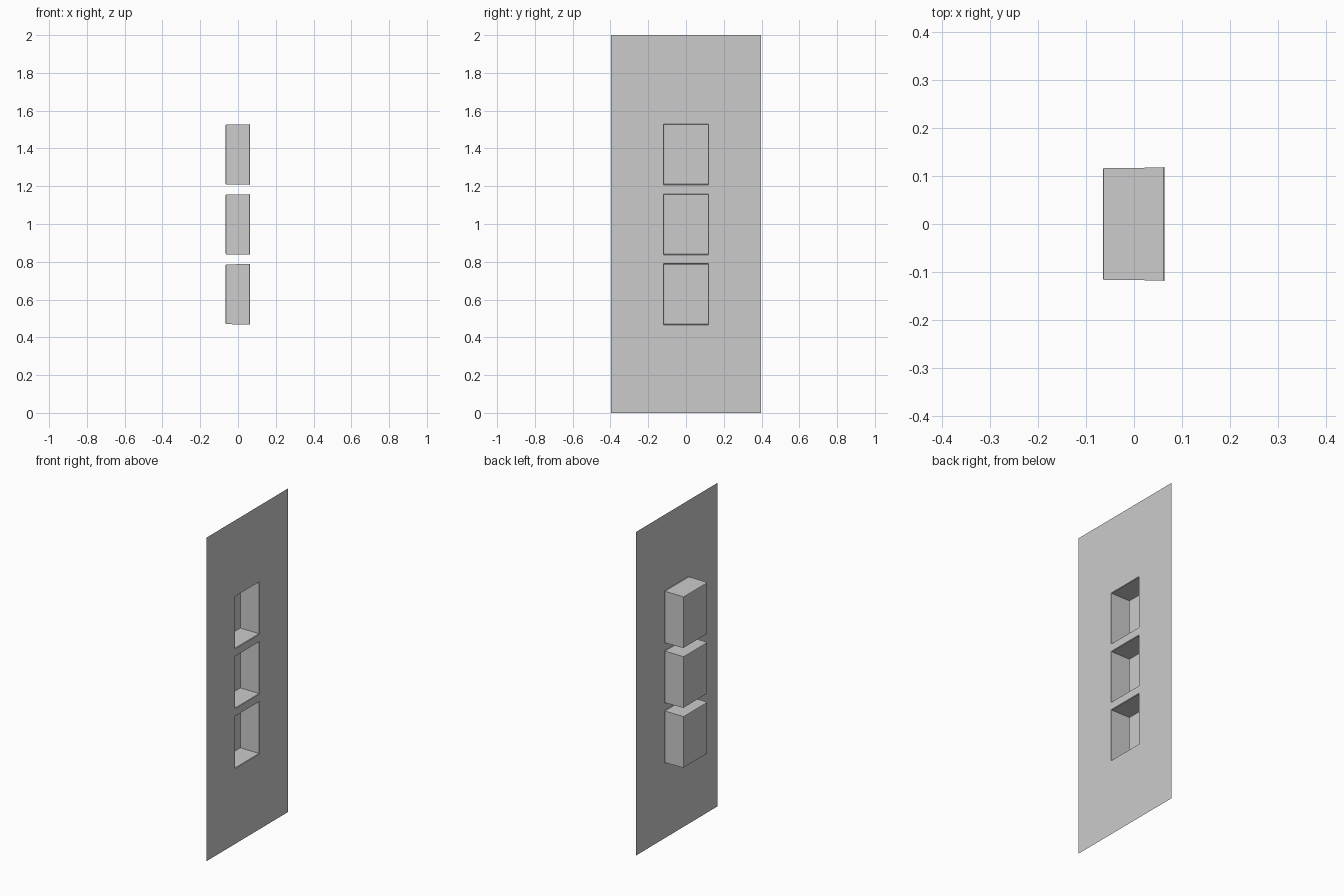
import bpy, bmesh

if "Cube" in bpy.data.objects:
    bpy.data.objects.remove(bpy.data.objects["Cube"])

FRONT_X = 0.064
HALF_W, HEIGHT = 0.397, 2.0
HOLE_W, HOLE_H = 0.12, 0.162          # half sizes of each opening
CENTRES = [0.628, 0.998, 1.368]

# (x, inset) steps from the softened rim to the softened back of a niche
PROFILE = [(FRONT_X, 0.0), (FRONT_X - 0.003, 0.0025),
           (-0.062, 0.0035), (-0.064, 0.0045), (-0.065, 0.007)]


def make_object(name, bm):
    mesh = bpy.data.meshes.new(name)
    bm.to_mesh(mesh)
    bm.free()
    obj = bpy.data.objects.new(name, mesh)
    bpy.context.collection.objects.link(obj)
    return obj


def build_panel():
    # Thin sheet laid out as cells, leaving the openings empty
    ys = [-HALF_W, -HOLE_W, HOLE_W, HALF_W]
    zs = [0.0] + [c + s * HOLE_H for c in CENTRES for s in (-1, 1)] + [HEIGHT]
    bm = bmesh.new()
    grid = [[bm.verts.new((FRONT_X, y, z)) for y in ys] for z in zs]
    for j in range(len(zs) - 1):
        for i in range(len(ys) - 1):
            if i == 1 and j % 2 == 1:
                continue
            bm.faces.new((grid[j][i], grid[j][i + 1],
                          grid[j + 1][i + 1], grid[j + 1][i]))
    return make_object("wall_panel", bm)


def build_niche(name, zc):
    # Open box recessed behind the panel
    bm = bmesh.new()
    rings = []
    for x, d in PROFILE:
        w, h = HOLE_W - d, HOLE_H - d
        rings.append([bm.verts.new((x, sy * w, zc + sz * h))
                      for sy, sz in ((-1, -1), (1, -1), (1, 1), (-1, 1))])
    for a, b in zip(rings, rings[1:]):
        for k in range(4):
            n = (k + 1) % 4
            bm.faces.new((a[k], a[n], b[n], b[k]))
    bm.faces.new(rings[-1])
    return make_object(name, bm)


build_panel()
for label, zc in zip(("lower", "middle", "upper"), CENTRES):
    build_niche(label + "_niche", zc)
